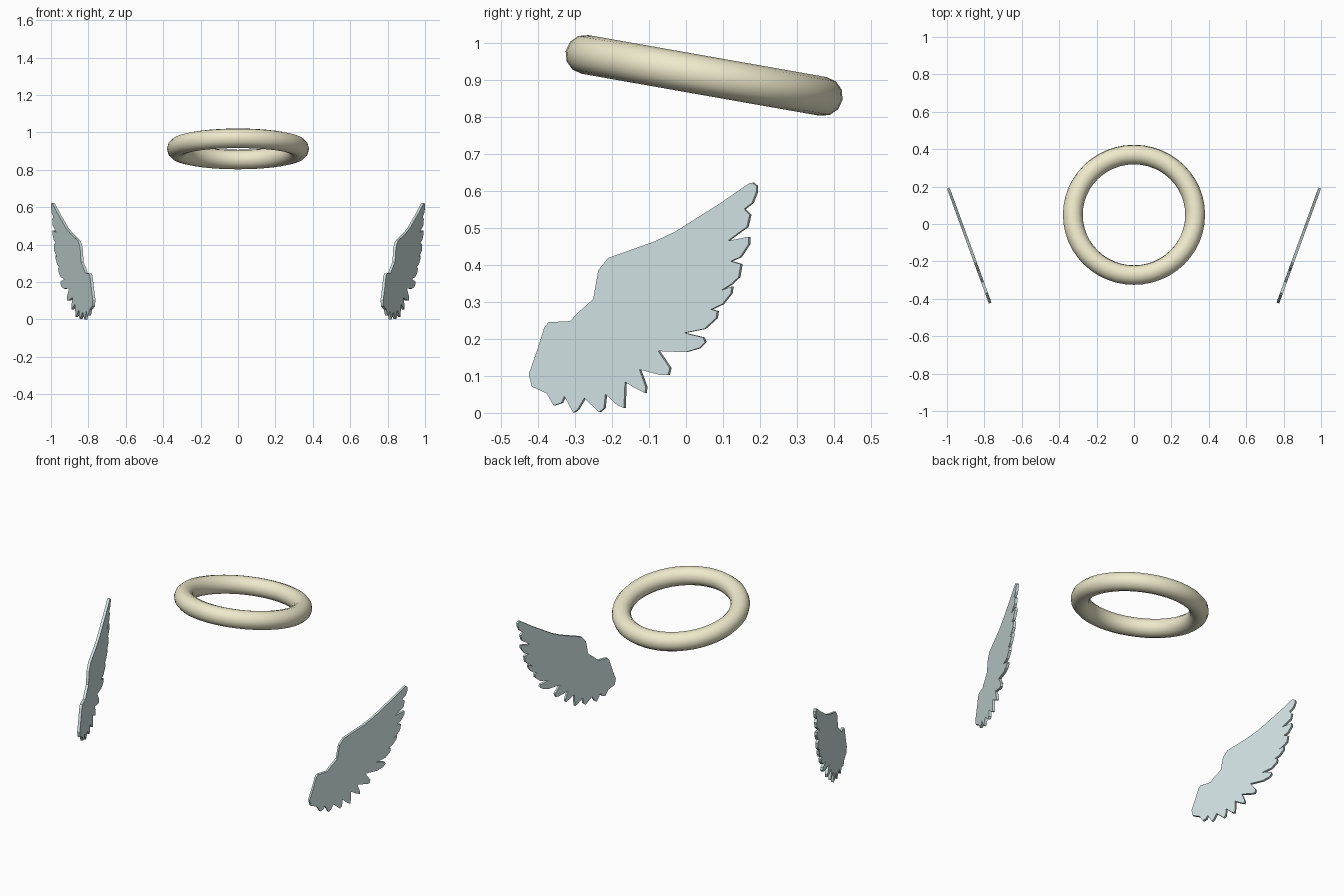
import bpy, bmesh
from math import radians, sin, cos, tan
from mathutils import Vector

if "Cube" in bpy.data.objects:
    bpy.data.objects.remove(bpy.data.objects["Cube"])


def material(name, color):
    m = bpy.data.materials.new(name)
    m.diffuse_color = color
    m.use_nodes = True
    m.node_tree.nodes["Principled BSDF"].inputs["Base Color"].default_value = m.diffuse_color
    return m


# Halo: a ring tilted down towards the back
bpy.ops.mesh.primitive_torus_add(major_radius=0.327, minor_radius=0.053,
                                 major_segments=48, minor_segments=12,
                                 location=(0, 0.049, 0.912),
                                 rotation=(radians(-10), 0, 0))
halo = bpy.context.object
halo.name = "halo"
bpy.ops.object.shade_smooth()
halo.data.materials.append(material("pale_gold", (0.86, 0.82, 0.60, 1)))

# Wing outline as side-view (y, z) pairs in thousandths
trailing_feathers = [
    (180, 622), (190, 613), (190, 597), (178, 567), (157, 551),
    (172, 535), (164, 502), (144, 488), (113, 465),
    (169, 476), (169, 456), (146, 421), (121, 410),
    (148, 402), (142, 367), (122, 348), (95, 331),
    (124, 342), (121, 323), (98, 294), (68, 280),
    (84, 275), (81, 256), (49, 227), (-5, 216),
    (46, 204), (51, 191), (35, 175), (-2, 164), (-75, 167),
    (-44, 121), (-49, 102), (-68, 102), (-126, 117),
    (-109, 70), (-111, 54), (-140, 68), (-165, 84),
    (-168, 13), (-186, 21), (-218, 51),
    (-222, 13), (-235, 2), (-275, 40),
    (-294, 8), (-305, 1), (-329, 45),
    (-337, 27), (-358, 20), (-377, 53)]
leading_edge = [
    (-417, 71), (-425, 105), (-402, 170), (-383, 231), (-372, 245),
    (-313, 248), (-294, 269), (-251, 307), (-237, 386), (-210, 419),
    (-86, 463), (-29, 490), (90, 565), (170, 620)]

# Wings: flat outline swung outwards by 20 degrees, extruded inwards, mirrored
SWEEP, THICK = radians(20), 0.015
bm = bmesh.new()
verts = []
for a, b in trailing_feathers + leading_edge:
    y, z = a / 1000, b / 1000
    verts.append(bm.verts.new((1.0 - (0.19 - y) * tan(SWEEP), y, z)))
face = bm.faces.new(verts)
extruded = bmesh.ops.extrude_face_region(bm, geom=[face], use_keep_orig=True)
moved = [g for g in extruded["geom"] if isinstance(g, bmesh.types.BMVert)]
bmesh.ops.translate(bm, verts=moved,
                    vec=Vector((-cos(SWEEP), sin(SWEEP), 0)) * THICK)
bmesh.ops.recalc_face_normals(bm, faces=bm.faces)
mesh = bpy.data.meshes.new("wings")
bm.to_mesh(mesh)
bm.free()
wings = bpy.data.objects.new("wings", mesh)
bpy.context.collection.objects.link(wings)
mesh.materials.append(material("pale_blue", (0.63, 0.75, 0.76, 1)))
wings.modifiers.new("mirror", 'MIRROR').use_axis[0] = True
